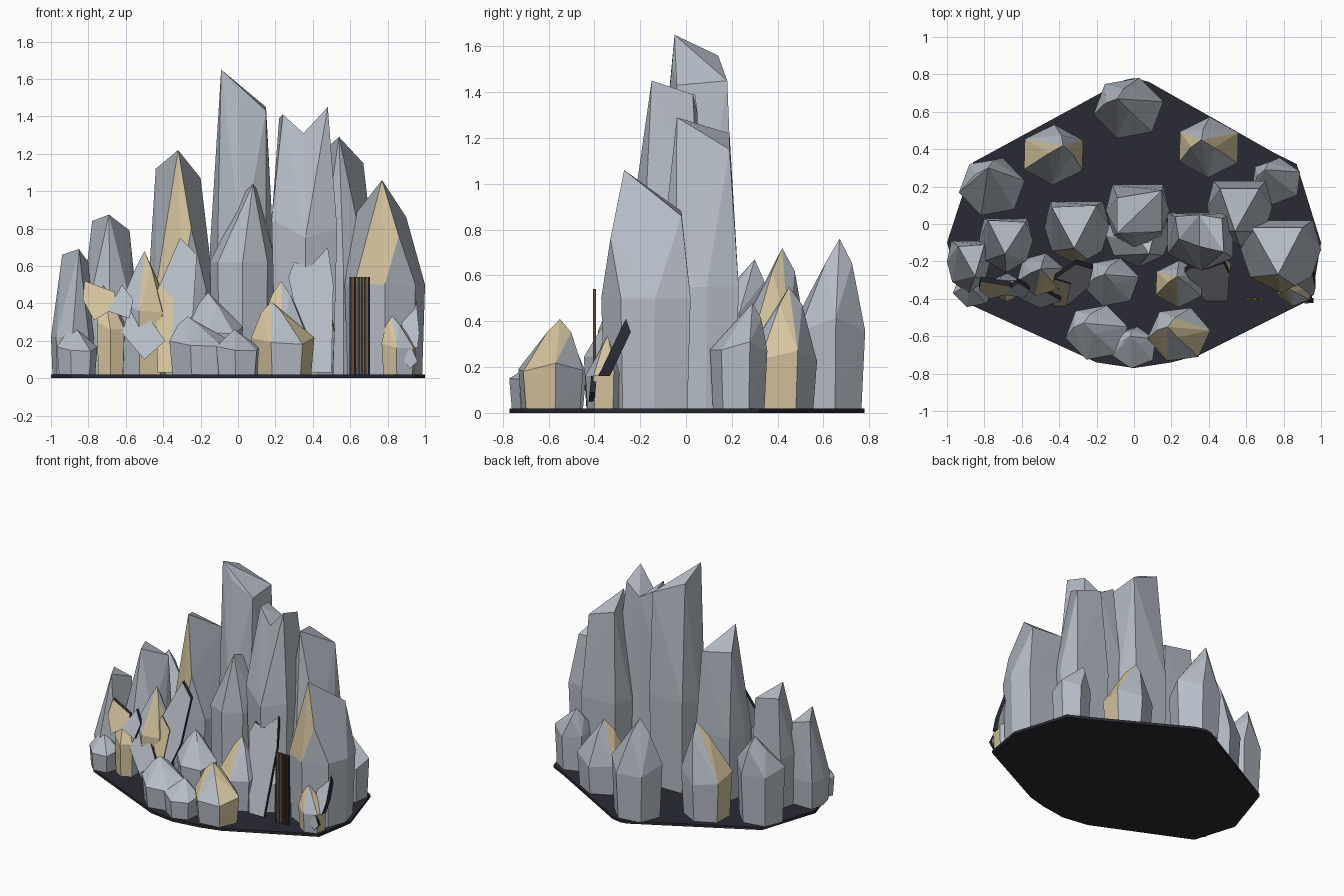
import bpy
import bmesh
from math import cos, sin, pi
from mathutils import Vector

cube = bpy.data.objects.get("Cube")
if cube:
    bpy.data.objects.remove(cube, do_unlink=True)


def material(name, red, green, blue):
    mat = bpy.data.materials.new(name)
    mat.use_nodes = True
    color = (red, green, blue, 1)
    mat.diffuse_color = color
    mat.node_tree.nodes["Principled BSDF"].inputs["Base Color"].default_value = color
    return mat


STONE = material("grey stone", .47, .51, .57)
TAN = material("tan stone", .66, .55, .34)
DARK = material("dark slate", .023, .023, .034)
BROWN = material("brown wood", .13, .07, .03)
FLOOR = .02


def finish(name, bm, *materials):
    bmesh.ops.recalc_face_normals(bm, faces=bm.faces)
    mesh = bpy.data.meshes.new(name)
    bm.to_mesh(mesh)
    bm.free()
    for mat in materials:
        mesh.materials.append(mat)
    obj = bpy.data.objects.new(name, mesh)
    bpy.context.collection.objects.link(obj)
    return obj


def hull(name, points, tan_directions=(), threshold=.75, tan_above=0):
    """Faceted convex stone; faces above a height turned to a tan direction are tan."""
    bm = bmesh.new()
    for point in points:
        bm.verts.new(point)
    result = bmesh.ops.convex_hull(bm, input=bm.verts)
    loose = [v for v in result["geom_interior"] if isinstance(v, bmesh.types.BMVert)]
    bmesh.ops.delete(bm, geom=loose, context="VERTS")
    bm.normal_update()
    for face in bm.faces:
        facing = any(face.normal.dot(Vector(d).normalized()) > threshold
                     for d in tan_directions)
        if facing and face.calc_center_median().z > tan_above:
            face.material_index = 1
    return finish(name, bm, STONE, TAN)


def spire(name, x_range, y_range, waist, *tops, tan=(), threshold=.75):
    """Tall stone: a seven-sided footprint, a wider waist and a slanted top."""
    (left, right), (front, back) = x_range, y_range
    width, depth = right - left, back - front
    outline = [(.1, 1), (.9, 1), (1, .6), (.88, .22), (.5, 0), (.12, .22), (0, .6)]
    points = list(tops)
    for height, scale in ((FLOOR, .93), (waist, 1)):
        for u, v in outline:
            points.append((left + width * (.5 + (u - .5) * scale),
                           front + depth * (.5 + (v - .5) * scale), height))
    return hull(name, points, tan, threshold, waist)


def crystal(name, center, radius, tip, shoulder=.5, turn=.2, tan=(), threshold=.75):
    """Short stone: hexagonal prism closing to a small off-centre crown."""
    points = [tip]
    for k in range(6):
        angle = turn + k * pi / 3
        dx, dy = radius * cos(angle), radius * .9 * sin(angle)
        points.append((center[0] + dx * .9, center[1] + dy * .9, FLOOR))
        points.append((center[0] + dx, center[1] + dy,
                       tip[2] * (shoulder + .05 * cos(k * 2 + turn))))
        if k % 2:
            points.append((tip[0] * .8 + center[0] * .2 + dx * .4,
                           tip[1] * .8 + center[1] * .2 + dy * .4, tip[2] * .86))
    return hull(name, points, tan, threshold)


def slab(name, outline, front, lean, thickness=.025, face=STONE, edge=DARK):
    """Flat leaning shard with one colour on front and back and another on its edges."""
    bm = bmesh.new()
    verts = [bm.verts.new((x, front + lean * z, z)) for x, z in outline]
    plate = bm.faces.new(verts)
    extruded = bmesh.ops.extrude_face_region(bm, geom=[plate], use_keep_orig=True)
    moved = [v for v in extruded["geom"] if isinstance(v, bmesh.types.BMVert)]
    bmesh.ops.translate(bm, verts=moved, vec=(0, thickness, 0))
    for f in bm.faces:
        if len(f.verts) == 4 and any(v in moved for v in f.verts):
            f.material_index = int(not all(v in moved for v in f.verts))
    return finish(name, bm, face, edge)


# Dark ground plate
rim = [(-.86, .33), (-.05, .77), (0, .78), (.08, .76), (.75, .38), (.87, .32), (1, -.1),
       (.95, -.4), (.35, -.7), (.2, -.74), (0, -.77), (-.2, -.74), (-.9, -.42), (-1, -.1)]
ground = bmesh.new()
bottom = ground.faces.new([ground.verts.new((x, y, 0)) for x, y in rim])
raised = bmesh.ops.extrude_face_region(ground, geom=[bottom], use_keep_orig=True)
bmesh.ops.translate(ground, vec=(0, 0, FLOOR),
                    verts=[v for v in raised["geom"] if isinstance(v, bmesh.types.BMVert)])
finish("ground_plate", ground, DARK)

# Tall spires, from the model's right to its left
FRONT_LEFT, FRONT_RIGHT = (-.6, -1, .1), (.7, -.8, .2)
SIDES = ((1, 0, 0), (-1, 0, 0))
spire("outer_right_spire", (-1, -.77), (-.37, -.09), .22,
      (-.85, -.28, .69), (-.94, -.12, .66), (-.8, -.11, .62))
spire("right_spire", (-.83, -.54), (-.26, .03), .4,
      (-.69, -.16, .875), (-.78, .02, .84), (-.58, .01, .79))
spire("tan_faced_spire", (-.48, -.13), (-.22, .12), .48,
      (-.32, -.13, 1.22), (-.25, -.19, .8), (-.44, .09, 1.12), (-.2, .1, 1.07),
      tan=[(-.45, -1, .2)], threshold=.87)
spire("central_spire", (-.15, .19), (-.14, .21), .7,
      (-.09, -.05, 1.65), (-.09, .14, 1.56), (0, -.06, 1.53), (.15, .18, 1.45), (.15, -.04, 1.43))
spire("central_front_wedge", (-.15, .2), (-.23, .05), .62,
      (.08, -.16, 1.04), (.04, -.1, 1.0), (.12, 0, .98))
spire("left_spire", (.39, .74), (-.12, .23), .55,
      (.54, -.04, 1.29), (.46, .19, 1.22), (.67, .19, 1.15))
spire("outer_left_spire", (.57, 1), (-.37, .02), .5,
      (.77, -.27, 1.06), (.86, -.33, .76), (.63, -.02, .88), (.9, -.02, .86),
      tan=[(-.45, -1, .2)], threshold=.87)

# Twin-peaked spire: two halves meeting in a notch
middle = [(.36, -.25, .75), (.35, -.12, 1.31), (.35, .05, 1.31), (.36, -.22, FLOOR), (.36, .06, FLOOR)]
hull("twin_spire_right_half", middle + [(.24, -.08, 1.41), (.22, .04, 1.39), (.18, -.16, .85),
     (.18, .06, .85), (.2, -.14, FLOOR), (.2, .06, FLOOR)])
hull("twin_spire_left_half", middle + [(.48, -.15, 1.45), (.47, .03, 1.39), (.53, -.18, .8),
     (.53, .06, .8), (.51, -.16, FLOOR), (.51, .05, FLOOR)])

# Back crystals
crystal("back_right_crystal", (-.76, .2), .18, (-.78, .3, .67), .6)
crystal("back_tan_right_crystal", (-.43, .37), .18, (-.38, .42, .72), .45, .5, tan=SIDES)
crystal("back_middle_crystal", (-.03, .62), .19, (-.09, .67, .76), .5)
crystal("back_tan_left_crystal", (.4, .41), .18, (.36, .45, .55), .45, .5, tan=SIDES)
crystal("back_left_crystal", (.76, .23), .14, (.7, .29, .48), .6, .4)

# Front crystals
crystal("front_right_crystal", (-.2, -.58), .17, (-.27, -.53, .33), .55)
crystal("front_middle_crystal", (0, -.66), .125, (-.02, -.6, .26), .6, .4)
crystal("front_tan_crystal", (.24, -.59), .17, (.18, -.55, .41), .48, .14,
        tan=[(.9, -.4, .2), (.7, -.3, .6), (-.8, -.6, .2)])
crystal("corner_right_crystal", (-.86, -.35), .11, (-.88, -.33, .28), .55)
crystal("corner_left_crystal", (.86, -.35), .1, (.82, -.34, .34), .5, .4,
        tan=[(1, 0, 0), (-.8, -.6, .1)])
crystal("inner_right_tan_crystal", (-.68, -.34), .085, (-.72, -.3, .5), .55, .5,
        tan=[(0, -1, .1), FRONT_LEFT])
crystal("inner_right_tall_crystal", (-.5, -.27), .13, (-.5, -.24, .68), .55, .3,
        tan=[FRONT_RIGHT])
crystal("inner_middle_crystal", (-.12, -.31), .15, (-.16, -.27, .46), .55)
crystal("inner_left_tan_crystal", (.24, -.32), .14, (.23, -.28, .52), .5, .5,
        tan=[FRONT_LEFT, (-1, 0, 0)])
crystal("inner_left_crystal", (.43, -.25), .1, (.46, -.2, .45), .55, .5, tan=SIDES)

# Leaning shards
slab("tall_right_shard", [(-.43, .03), (-.35, .03), (-.24, .35), (-.22, .66), (-.31, .75), (-.44, .45)],
     -.44, .3)
slab("tan_shard_band", [(-.43, .03), (-.36, .03), (-.34, .42), (-.42, .5), (-.44, .45)],
     -.447, .3, .006, TAN)
slab("tall_left_shard", [(.38, .03), (.5, .03), (.51, .5), (.48, .7), (.39, .6), (.3, .62), (.27, .54)],
     -.42, .3)
slab("low_shard", [(-.62, .24), (-.5, .1), (-.39, .2), (-.46, .3), (-.57, .42)], -.49, .4)
slab("high_tan_shard", [(-.83, .42), (-.77, .31), (-.65, .38), (-.66, .46), (-.82, .52)],
     -.54, .45, face=TAN)
slab("high_grey_shard", [(-.7, .36), (-.58, .32), (-.56, .42), (-.62, .5)], -.54, .45)
slab("corner_left_shard", [(.87, .18), (.96, .16), (.97, .24), (.95, .45), (.88, .33)],
     -.46, .48, .05)
slab("corner_left_chip", [(.86, .13), (.92, .05), (.96, .09), (.93, .16)], -.43, .1)

# Slatted screen of thin upright boards
for k in range(9):
    x = .595 + k * .0125
    slab("screen_slat", [(x, FLOOR), (x + .0105, FLOOR), (x + .0105, .54), (x, .54)],
         -.405, 0, .012, BROWN if k % 2 else DARK, BROWN)
